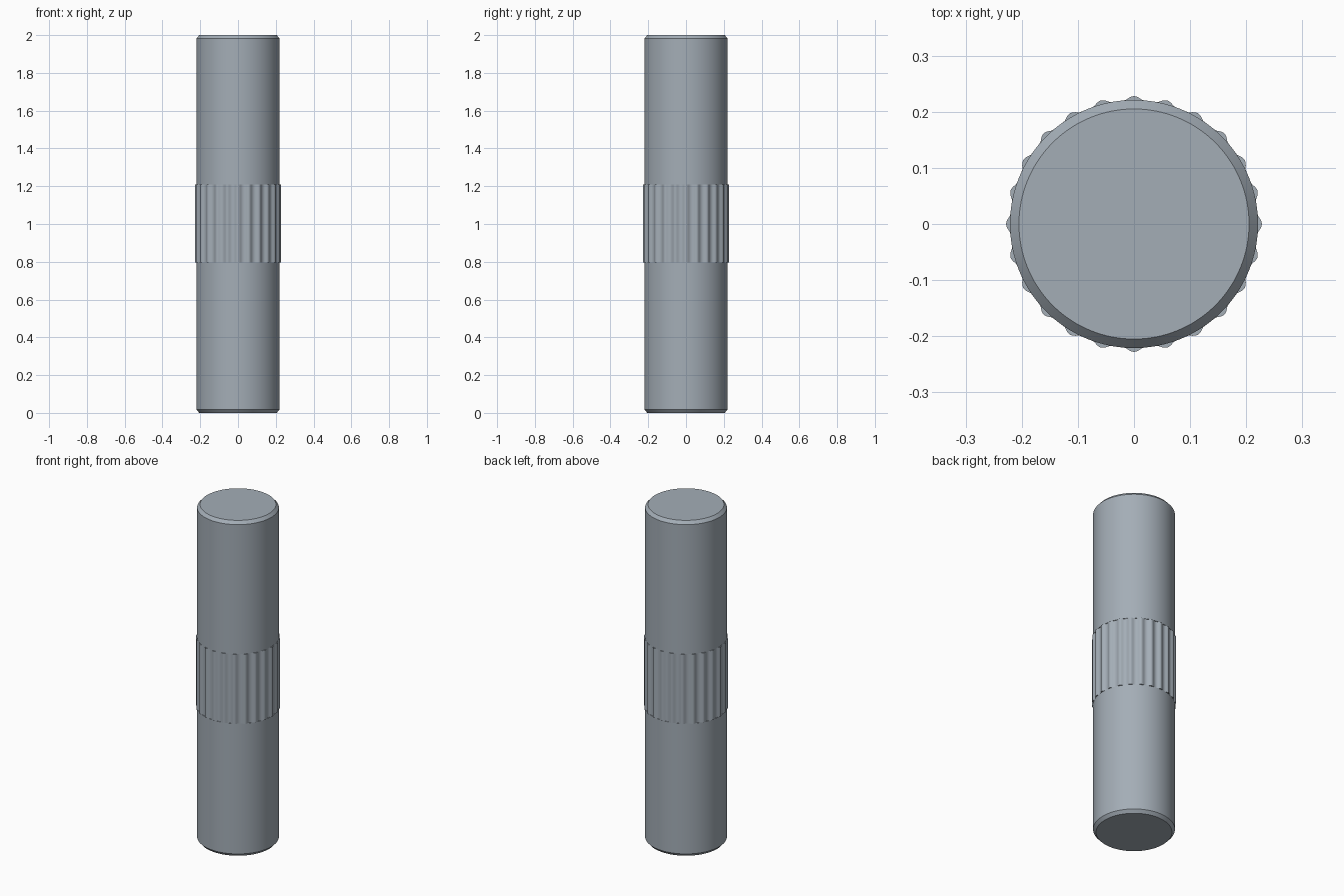
import bpy, bmesh, math

if "Cube" in bpy.data.objects:
    bpy.data.objects.remove(bpy.data.objects["Cube"])

SEGMENTS = 288        # 12 steps per ridge
RIDGES = 24
BODY_R, END_R, CHAMFER = 0.221, 0.205, 0.018
VALLEY_R, PEAK_R = 0.217, 0.228
KNURL_BOTTOM, KNURL_TOP = 0.795, 1.21

steel = bpy.data.materials.new("steel grey")
steel.diffuse_color = (0.37, 0.42, 0.47, 1)
steel.use_nodes = True
steel.node_tree.nodes["Principled BSDF"].inputs["Base Color"].default_value = steel.diffuse_color


def plain(radius):
    return lambda angle: radius


def ridged(angle):
    wave = (1 + math.cos(RIDGES * angle)) / 2
    return VALLEY_R + (PEAK_R - VALLEY_R) * wave ** 1.3


# Pin profile from bottom to top: height and radius rule of each ring
profile = [
    (0, plain(END_R)),
    (CHAMFER, plain(BODY_R)),
    (KNURL_BOTTOM, plain(BODY_R)),
    (KNURL_BOTTOM, ridged),
    (KNURL_TOP, ridged),
    (KNURL_TOP, plain(BODY_R)),
    (2 - CHAMFER, plain(BODY_R)),
    (2, plain(END_R)),
]

bm = bmesh.new()
rings = []
for z, radius in profile:
    ring = []
    for i in range(SEGMENTS):
        a = 2 * math.pi * i / SEGMENTS
        ring.append(bm.verts.new((radius(a) * math.cos(a), radius(a) * math.sin(a), z)))
    rings.append(ring)

# Walls between rings
for low, high in zip(rings, rings[1:]):
    for i in range(SEGMENTS):
        j = (i + 1) % SEGMENTS
        bm.faces.new((low[i], low[j], high[j], high[i]))

# Flat end caps
bm.faces.new(rings[0][::-1])
bm.faces.new(rings[-1])

mesh = bpy.data.meshes.new("grooved_pin")
bm.to_mesh(mesh)
bm.free()
mesh.materials.append(steel)
pin = bpy.data.objects.new("grooved_pin", mesh)
bpy.context.collection.objects.link(pin)

# Smooth walls with crisp chamfers and ridge ends
bpy.context.view_layer.objects.active = pin
pin.select_set(True)
bpy.ops.object.shade_smooth_by_angle(angle=math.radians(30))
